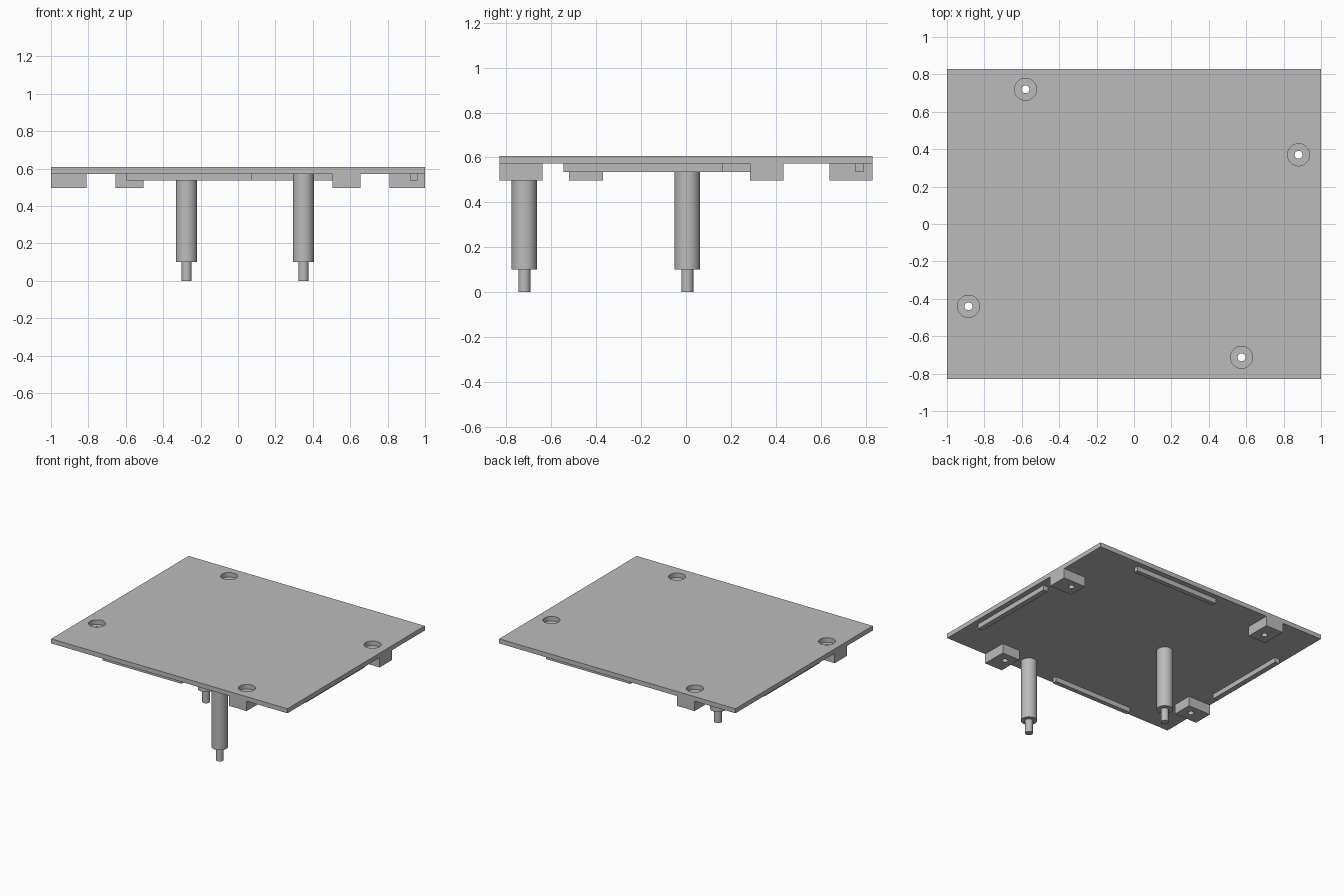
import bpy
import math

if "Cube" in bpy.data.objects:
    bpy.data.objects.remove(bpy.data.objects["Cube"])

PLATE_BOTTOM, PLATE_TOP = 0.572, 0.607

grey = bpy.data.materials.new("plain grey")
grey.diffuse_color = (0.5, 0.5, 0.5, 1)
grey.use_nodes = True
grey.node_tree.nodes["Principled BSDF"].inputs["Base Color"].default_value = grey.diffuse_color


def box(name, x0, x1, y0, y1, z0, z1):
    bpy.ops.mesh.primitive_cube_add(
        size=1, location=((x0 + x1) / 2, (y0 + y1) / 2, (z0 + z1) / 2))
    ob = bpy.context.object
    ob.name = name
    ob.scale = (x1 - x0, y1 - y0, z1 - z0)
    bpy.ops.object.transform_apply(location=False, rotation=False, scale=True)
    ob.data.materials.append(grey)
    return ob


def cylinder(name, x, y, r, z0, z1):
    bpy.ops.mesh.primitive_cylinder_add(
        vertices=48, radius=r, depth=z1 - z0, location=(x, y, (z0 + z1) / 2))
    ob = bpy.context.object
    ob.name = name
    ob.data.materials.append(grey)
    bpy.ops.object.shade_smooth_by_angle(angle=math.radians(30))
    return ob


def drill(target, x, y, r):
    cutter = cylinder("hole_cutter", x, y, r, 0.4, 0.7)
    cutter.hide_render = True
    cutter.hide_viewport = True
    cutter.display_type = 'WIRE'
    mod = target.modifiers.new("hole", 'BOOLEAN')
    mod.operation = 'DIFFERENCE'
    mod.solver = 'EXACT'
    mod.object = cutter


# Top plate
plate = box("top_plate", -1, 1, -0.83, 0.83, PLATE_BOTTOM, PLATE_TOP)

# Mounting blocks: block extents and the screw hole centre
blocks = [
    ("back_block", -0.655, -0.505, 0.64, 0.83, -0.58, 0.72),
    ("right_block", 0.81, 1.0, 0.285, 0.435, 0.88, 0.37),
    ("left_block", -1.0, -0.81, -0.52, -0.37, -0.885, -0.44),
    ("front_block", 0.505, 0.655, -0.83, -0.64, 0.575, -0.713),
]
for name, x0, x1, y0, y1, hx, hy in blocks:
    block = box(name, x0, x1, y0, y1, 0.497, PLATE_BOTTOM)
    drill(block, hx, hy, 0.021)     # narrow screw hole
    drill(plate, hx, hy, 0.059)     # wide recess for the screw head

# Locating rails under the plate edges
rails = [
    ("front_rail", -0.595, 0.075, -0.79, -0.755),
    ("back_rail", -0.08, 0.63, 0.755, 0.79),
    ("right_rail", 0.92, 0.96, -0.545, 0.165),
    ("left_rail", -0.96, -0.92, -0.24, 0.43),
]
for name, x0, x1, y0, y1 in rails:
    box(name, x0, x1, y0, y1, 0.535, PLATE_BOTTOM)

# Stepped pins hanging from the plate
for name, x, y in (("front_pin", 0.35, -0.72), ("middle_pin", -0.275, 0.006)):
    cylinder(name + "_shaft", x, y, 0.057, 0.1, PLATE_BOTTOM)
    cylinder(name + "_tip", x, y, 0.027, 0.0, 0.1)
